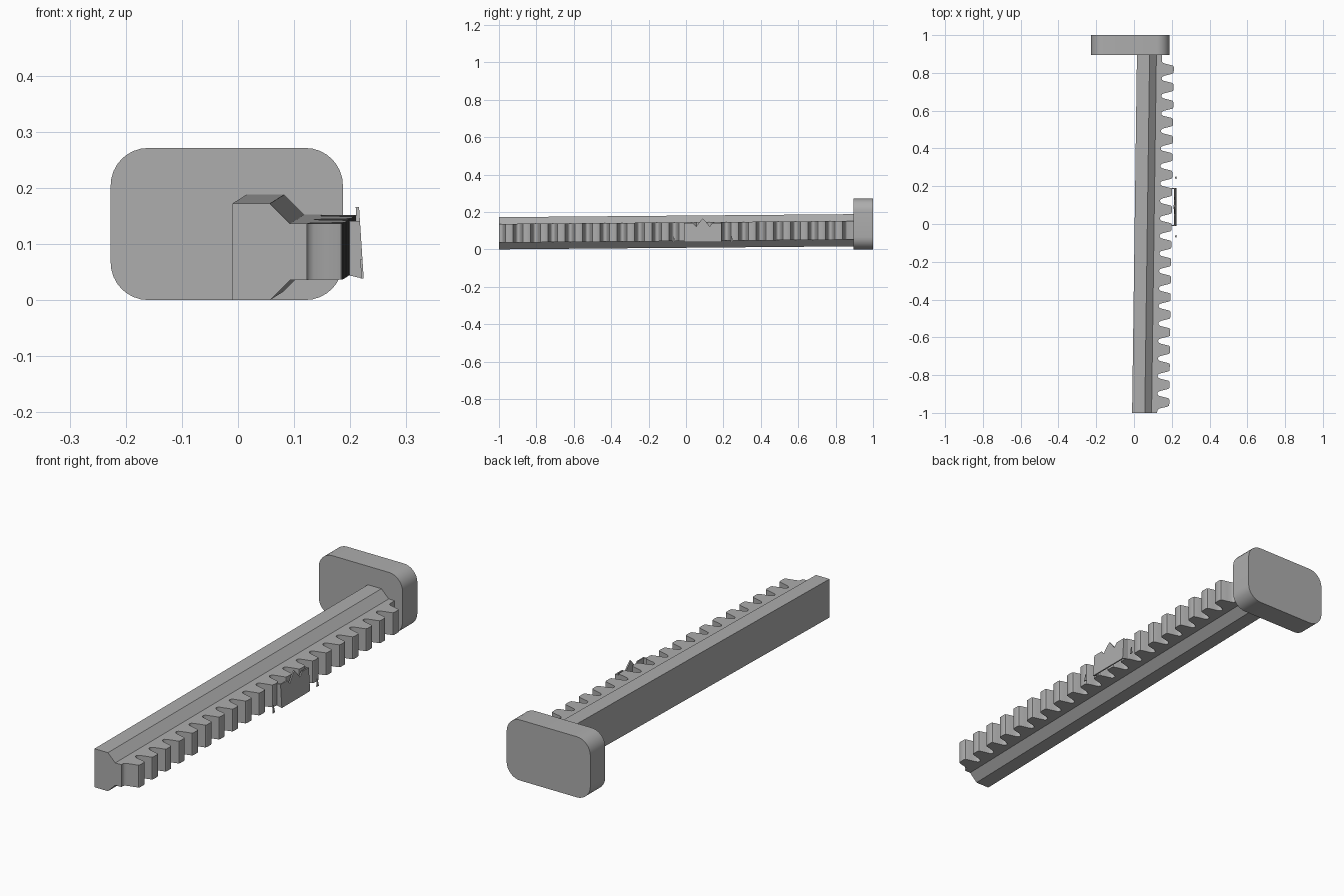
import bpy, bmesh, math
from mathutils import Vector

cube = bpy.data.objects.get("Cube")
if cube:
    bpy.data.objects.remove(cube, do_unlink=True)

grey = bpy.data.materials.new("matte grey")
grey.use_nodes = True
grey.diffuse_color = (0.42, 0.42, 0.42, 1)
grey.node_tree.nodes["Principled BSDF"].inputs["Base Color"].default_value = grey.diffuse_color


def lean(p):
    """Slight drift of the rack along its length."""
    t = p.y + 1
    return Vector((p.x + 0.0135 * t, p.y, p.z + 0.0085 * t))


def prism(name, outline, sweep, leaning=True, smooth=False):
    """Extrude a closed outline of 3D points along a vector."""
    bm = bmesh.new()
    face = bm.faces.new([bm.verts.new(p) for p in outline])
    ext = bmesh.ops.extrude_face_region(bm, geom=[face])
    moved = [v for v in ext["geom"] if isinstance(v, bmesh.types.BMVert)]
    bmesh.ops.translate(bm, verts=moved, vec=sweep)
    if leaning:
        for v in bm.verts:
            v.co = lean(v.co)
    bmesh.ops.recalc_face_normals(bm, faces=bm.faces)
    mesh = bpy.data.meshes.new(name)
    bm.to_mesh(mesh)
    bm.free()
    mesh.materials.append(grey)
    obj = bpy.data.objects.new(name, mesh)
    bpy.context.collection.objects.link(obj)
    if smooth:
        bpy.ops.object.select_all(action="DESELECT")
        obj.select_set(True)
        bpy.context.view_layer.objects.active = obj
        bpy.ops.object.shade_smooth_by_angle(angle=math.radians(35))
    return obj


# Bar with chamfered inner edges
half = [(-0.01, 0), (0.057, 0), (0.093, 0.036)]
section = half + [(x, 0.172 - z) for x, z in reversed(half)]
prism("bar", [(x, -1, z) for x, z in section], (0, 1.9, 0))

# Toothed strip: one half tooth, mirrored and repeated
pitch, first, count = 0.0927, -0.944, 20
flank = [(0.044, 0.123), (0.038, 0.126), (0.033, 0.135), (0.028, 0.155),
         (0.023, 0.175), (0.020, 0.183), (0.014, 0.186)]
tooth = [(-d, x) for d, x in flank] + [(d, x) for d, x in reversed(flank)]
edge = [(0.08, -1), (0.123, -1)]
for i in range(count):
    edge += [(x, first + i * pitch + d) for d, x in tooth]
edge += [(0.123, 0.9), (0.08, 0.9)]
prism("toothed_strip", [(x, y, 0.036) for x, y in edge], (0, 0, 0.1), smooth=True)

# Rounded end plate
corners = [(0.12, 0.204, 0), (-0.16, 0.204, 90), (-0.16, 0.067, 180), (0.12, 0.067, 270)]
rim = []
for cx, cz, start in corners:
    for k in range(9):
        a = math.radians(start + k * 90 / 8)
        rim.append((cx + 0.067 * math.cos(a), 0.895, cz + 0.067 * math.sin(a)))
prism("end_plate", rim, (0, 0.105, 0), leaning=False, smooth=True)


def tilt(y, z):
    """Point on the tilted outer face of the guard."""
    return (0.2265 - 0.065 * z, y, z)


# Crowned guard plate on the teeth
mid = 0.09
crown = [(0.1, 0.038), (0.1, 0.141), (0.052, 0.141), (0.036, 0.122), (0.022, 0.141)]
outline = [(mid - d, z) for d, z in crown] + [(mid, 0.166)]
outline += [(mid + d, z) for d, z in reversed(crown)]
prism("guard_plate", [tilt(y, z) for y, z in outline], (-0.006, 0, 0), leaning=False)

# Guard end walls and the loose spikes beyond them
for side, word in ((-1, "front"), (1, "back")):
    y = mid + side * 0.1
    wall = [(0.193, y, 0.045), tilt(y, 0.038), tilt(y, 0.141), (0.193, y, 0.141)]
    prism(word + "_guard_wall", wall, (0, -side * 0.006, 0), leaning=False)
    y = mid + side * 0.155
    spike = [tilt(y - 0.007, 0.038), tilt(y + 0.007, 0.038), tilt(y, 0.072)]
    prism(word + "_spike", spike, (-0.004, 0, 0), leaning=False)
